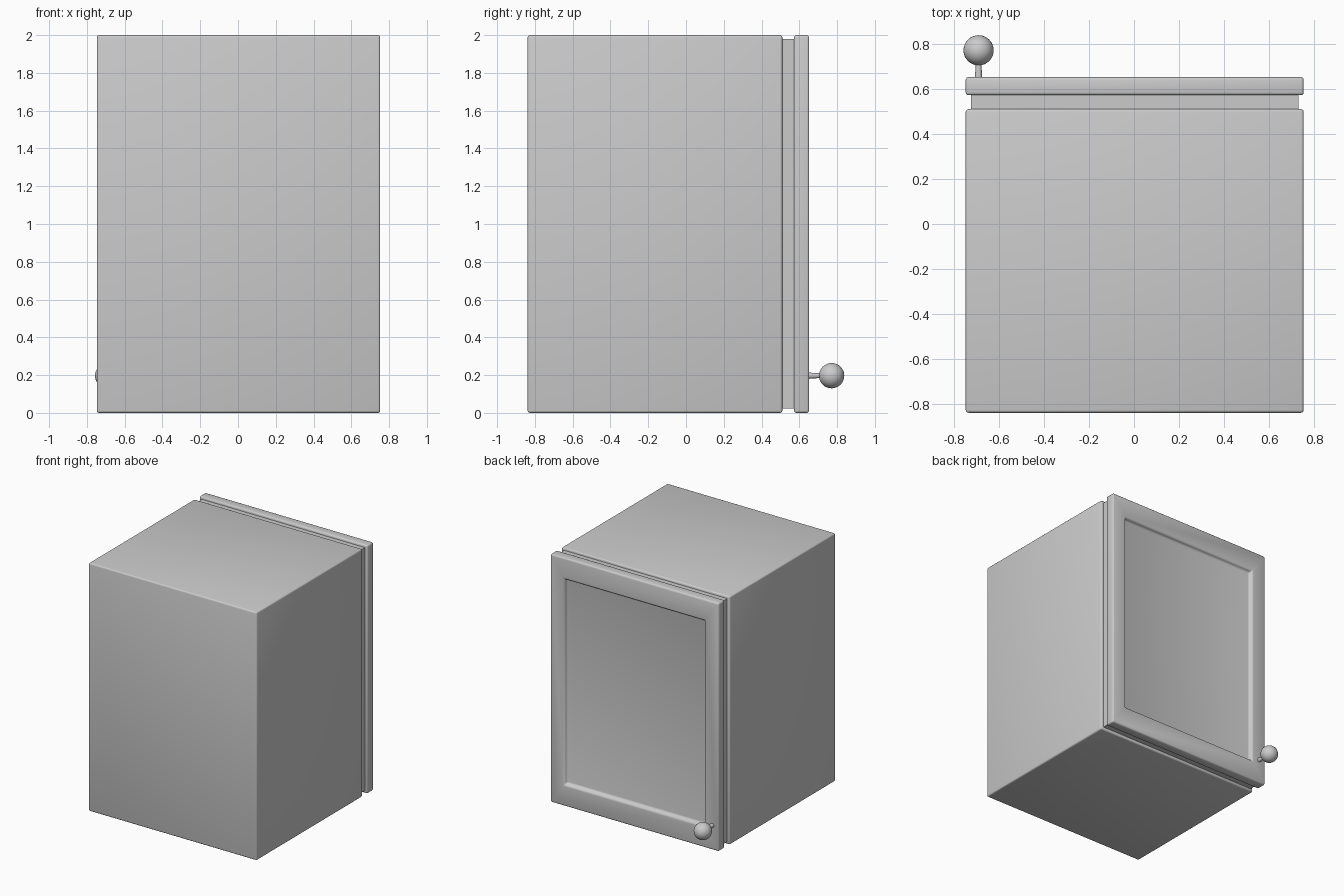
import bpy, bmesh, math
from mathutils import Vector

cube = bpy.data.objects.get("Cube")
if cube:
    bpy.data.objects.remove(cube, do_unlink=True)

# One painted grey finish
GREY = (0.6, 0.6, 0.6, 1)
mat = bpy.data.materials.new("grey_paint")
mat.use_nodes = True
mat.diffuse_color = GREY
mat.node_tree.nodes["Principled BSDF"].inputs["Base Color"].default_value = GREY


def add_object(name, bm, bevel=0):
    bmesh.ops.recalc_face_normals(bm, faces=bm.faces)
    mesh = bpy.data.meshes.new(name)
    bm.to_mesh(mesh)
    bm.free()
    mesh.materials.append(mat)
    obj = bpy.data.objects.new(name, mesh)
    bpy.context.collection.objects.link(obj)
    bpy.ops.object.select_all(action='DESELECT')
    obj.select_set(True)
    bpy.context.view_layer.objects.active = obj
    if bevel:
        mod = obj.modifiers.new("rounded_edges", 'BEVEL')
        mod.width = bevel
        mod.segments = 3
        mod.limit_method = 'ANGLE'
        bpy.ops.object.modifier_apply(modifier=mod.name)
    bpy.ops.object.shade_smooth_by_angle(angle=math.radians(40))
    return obj


def box(low, high):
    low, high = Vector(low), Vector(high)
    bm = bmesh.new()
    bmesh.ops.create_cube(bm, size=1)
    for v in bm.verts:
        v.co = (low + high) / 2 + v.co * (high - low)
    return bm


LEFT, RIGHT = 0.753, -0.747
MID = (LEFT + RIGHT) / 2

# Cabinet body and the recessed neck behind the door
add_object("cabinet_body", box((RIGHT, -0.838, 0), (LEFT, 0.51, 2)), 0.012)
add_object("door_neck", box((RIGHT + 0.023, 0.48, 0.022), (LEFT - 0.023, 0.60, 1.98)))

# Door: the outer face is inset to a frame, then pushed in as a panel
bm = box((RIGHT, 0.572, 0), (LEFT, 0.652, 2))
bm.faces.ensure_lookup_table()
panel = max(bm.faces, key=lambda f: f.calc_center_median().y)
bmesh.ops.inset_region(bm, faces=[panel], thickness=0.05)
for v in panel.verts:
    v.co.x = MID + math.copysign(0.627, v.co.x - MID)
    v.co.z = 1 + math.copysign(0.83, v.co.z - 1)
bmesh.ops.inset_region(bm, faces=[panel], thickness=0.012, depth=-0.03)
add_object("door", bm, 0.012)

# Knob on a tapered stem
KNOB_X, KNOB_Z = -0.69, 0.197
bm = bmesh.new()
bmesh.ops.create_cone(bm, segments=24, radius1=0.017, radius2=0.011,
                      depth=0.08, cap_ends=True)
stem = add_object("knob_stem", bm)
stem.rotation_euler.x = -math.pi / 2
stem.location = (KNOB_X, 0.685, KNOB_Z)

bm = bmesh.new()
bmesh.ops.create_uvsphere(bm, u_segments=32, v_segments=16, radius=0.067)
knob = add_object("door_knob", bm)
knob.location = (KNOB_X, 0.771, KNOB_Z)
